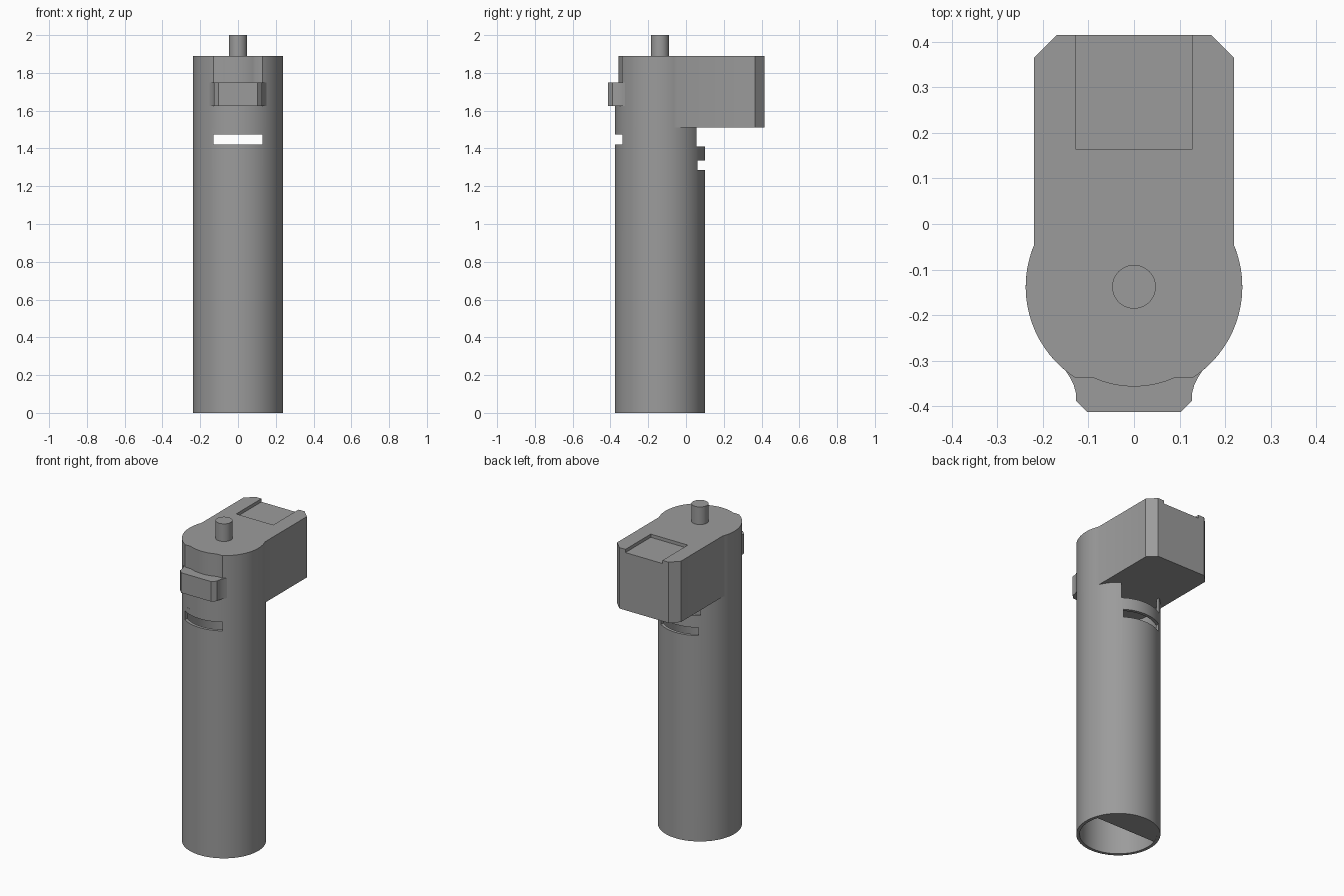
import bpy, bmesh, math

if "Cube" in bpy.data.objects:
    bpy.data.objects.remove(bpy.data.objects["Cube"])

CY, R_OUT, R_IN = -0.138, 0.238, 0.219   # tube axis (y), outer and inner radius
Z_SPLIT, Z_TOP = 1.51, 1.89              # underside and top of the head

grey = bpy.data.materials.new("grey")
grey.diffuse_color = (0.33, 0.33, 0.33, 1)
grey.use_nodes = True
grey.node_tree.nodes["Principled BSDF"].inputs["Base Color"].default_value = grey.diffuse_color


def arc(r, a0, a1, n, cy=CY):
    """Points on an arc around the tube axis, angles in degrees."""
    return [(r * math.cos(math.radians(a0 + (a1 - a0) * i / n)),
             cy + r * math.sin(math.radians(a0 + (a1 - a0) * i / n)))
            for i in range(n + 1)]


def circle(r, n=72):
    return arc(r, 0, 360, n)[:-1]


def rect(x, y0, y1):
    return [(-x, y0), (x, y0), (x, y1), (-x, y1)]


def prism(name, outline, z0, z1):
    """Upright solid from a plan outline."""
    bm = bmesh.new()
    face = bm.faces.new([bm.verts.new((x, y, z0)) for x, y in outline])
    top = bmesh.ops.extrude_face_region(bm, geom=[face])["geom"]
    bmesh.ops.translate(bm, vec=(0, 0, z1 - z0),
                        verts=[v for v in top if isinstance(v, bmesh.types.BMVert)])
    bmesh.ops.recalc_face_normals(bm, faces=bm.faces[:])
    mesh = bpy.data.meshes.new(name)
    bm.to_mesh(mesh)
    bm.free()
    mesh.materials.append(grey)
    obj = bpy.data.objects.new(name, mesh)
    bpy.context.collection.objects.link(obj)
    return obj


def activate(obj):
    bpy.ops.object.select_all(action='DESELECT')
    obj.select_set(True)
    bpy.context.view_layer.objects.active = obj


def cut(obj, outline, z0, z1):
    """Subtract a prism from an object."""
    cutter = prism("cutter", outline, z0, z1)
    cutter.hide_render = True
    mod = obj.modifiers.new("cut", 'BOOLEAN')
    mod.operation, mod.solver, mod.object = 'DIFFERENCE', 'EXACT', cutter
    activate(obj)
    bpy.ops.object.modifier_apply(modifier=mod.name)
    bpy.data.objects.remove(cutter, do_unlink=True)


# Hollow tube with strap slots and a window under the head
tube = prism("tube", circle(R_OUT), 0, Z_SPLIT)
cut(tube, circle(R_IN), -0.1, Z_SPLIT + 0.1)
cut(tube, rect(0.13, -0.5, CY), 1.42, 1.475)
cut(tube, rect(0.13, CY, 0.3), 1.285, 1.335)
cut(tube, rect(0.138, CY, 0.3), 1.41, 1.6)

# Half cover across the open bottom end
a = math.degrees(math.asin(0.063 / R_IN))
bottom_cover = prism("bottom_cover", arc(R_IN + 0.001, a, 180 - a, 40), 0.002, 0.02)

# Solid head: round front joined to a chamfered block at the back
w = 0.22
a = math.degrees(math.acos(w / R_OUT))
head_outline = arc(R_OUT, 180 - a, 360 + a, 48) + [
    (w, 0.365), (0.17, 0.415), (-0.17, 0.415), (-w, 0.365)]
head = prism("head", head_outline, Z_SPLIT, Z_TOP)

# Shallow tray on top, open to the back
cut(head, rect(0.128, 0.165, 0.5), 1.87, 2.0)

# Front channel that exposes the inner core
a = math.degrees(math.asin(0.2 / R_IN))
channel = [(-0.16, -0.338)] + arc(R_IN, 180 + a, 360 - a, 14) + [
    (0.16, -0.338), (0.16, -0.5), (-0.16, -0.5)]
cut(head, channel, 1.625, 2.0)

# Switch with flared sides and chamfered front corners
side = [(0.155, -0.315), (0.142, -0.335), (0.133, -0.352), (0.128, -0.37),
        (0.127, -0.389), (0.103, -0.413)]
switch = prism("switch", side + [(-x, y) for x, y in reversed(side)], 1.625, 1.75)

# Top pin
pin = prism("pin", circle(0.048, 48), Z_TOP - 0.02, 2.0)

for obj in (tube, bottom_cover, head, switch, pin):
    activate(obj)
    bpy.ops.object.shade_smooth_by_angle(angle=math.radians(25))
